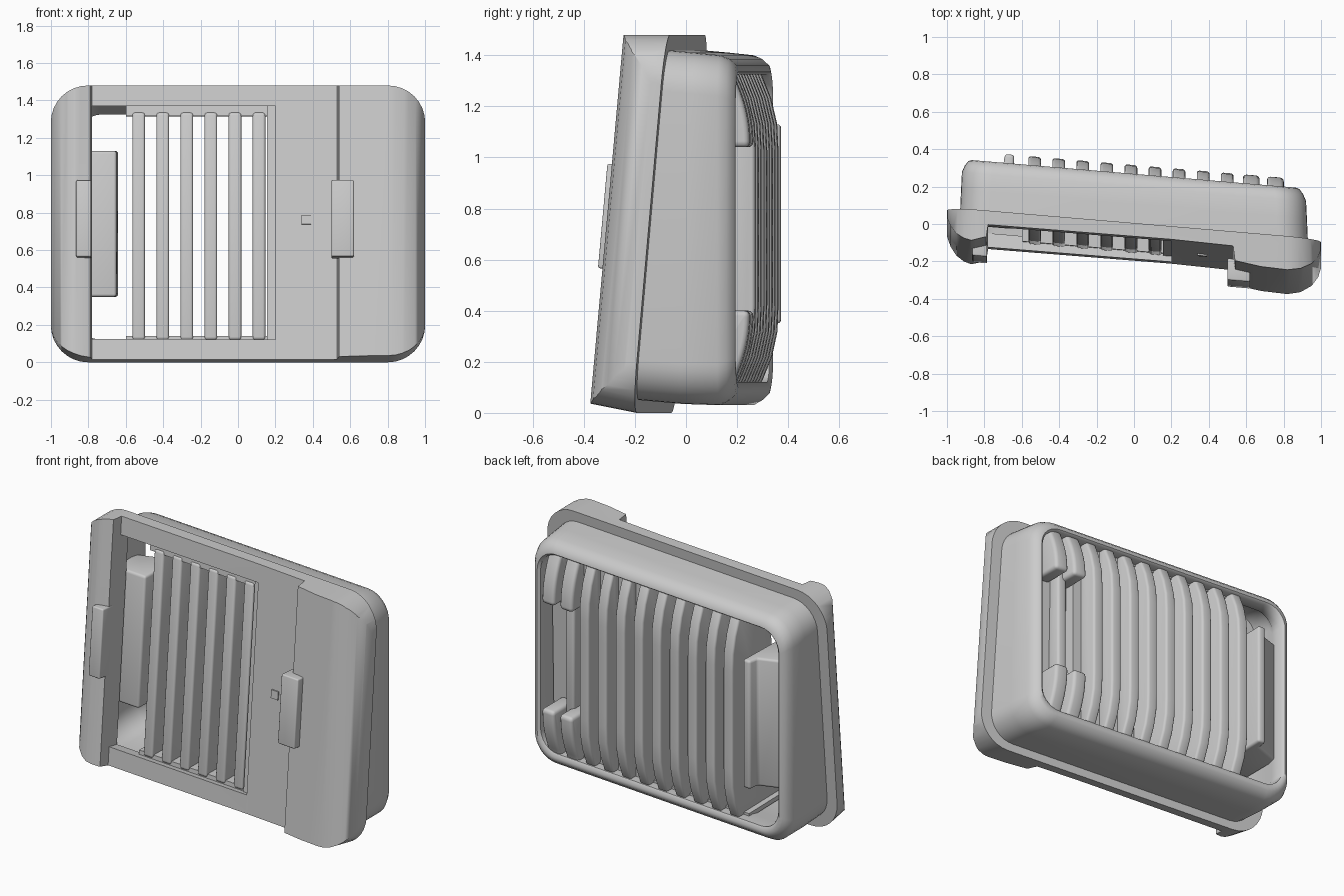
import bpy, bmesh, math

if bpy.data.objects.get("Cube"):
    bpy.data.objects.remove(bpy.data.objects["Cube"])

grey = bpy.data.materials.new("light_grey_plastic")
grey.use_nodes = True
colour = (0.6, 0.6, 0.6, 1)
grey.diffuse_color = colour
grey.node_tree.nodes["Principled BSDF"].inputs["Base Color"].default_value = colour

MID = 0.74  # middle height


def clamp(v, lo=0.0, hi=1.0):
    return max(lo, min(hi, v))


def lean(co):
    """Turn the upright design into its leaning pose; the back stays vertical."""
    x, d, z = co
    s = 0.088 * clamp(1 - (d + 0.06) / 0.25)
    y = d - 0.085 * x + s * (z - MID)
    z += max(0, -0.06 - d) * 0.2 * (1 - z / 1.48)
    return x, y, z


def make(name, rings, closed=False):
    """Loft a list of equal rings, capped at both ends or joined into a loop."""
    bm = bmesh.new()
    rows = [[bm.verts.new(p) for p in ring] for ring in rings]
    n = len(rows[0])
    pairs = list(zip(rows, rows[1:]))
    if closed:
        pairs.append((rows[-1], rows[0]))
    else:
        bm.faces.new(rows[0])
        bm.faces.new(rows[-1])
    for a, b in pairs:
        for i in range(n):
            j = (i + 1) % n
            bm.faces.new((a[i], a[j], b[j], b[i]))
    bmesh.ops.recalc_face_normals(bm, faces=bm.faces)
    mesh = bpy.data.meshes.new(name)
    bm.to_mesh(mesh)
    bm.free()
    mesh.materials.append(grey)
    ob = bpy.data.objects.new(name, mesh)
    bpy.context.collection.objects.link(ob)
    return ob


def plan_prism(name, plan, z0, z1):
    return make(name, [[(x, d, z) for x, d in plan] for z in (z0, z1)])


def block(name, x0, x1, d0, d1, z0, z1):
    return plan_prism(name, [(x0, d0), (x1, d0), (x1, d1), (x0, d1)], z0, z1)


def rounded_ring(hw, z0, z1, r, d):
    pts = []
    corners = [(hw - r, z1 - r), (r - hw, z1 - r), (r - hw, z0 + r), (hw - r, z0 + r)]
    for k, (cx, cz) in enumerate(corners):
        for i in range(9):
            a = math.radians(90 * k + 90 * i / 8)
            pts.append((cx + r * math.cos(a), d, cz + r * math.sin(a)))
    return pts


def activate(ob):
    bpy.ops.object.select_all(action='DESELECT')
    ob.select_set(True)
    bpy.context.view_layer.objects.active = ob


def cut(ob, tool, operation):
    tool.hide_render = True
    mod = ob.modifiers.new("cut", 'BOOLEAN')
    mod.object, mod.operation, mod.solver = tool, operation, 'EXACT'
    activate(ob)
    bpy.ops.object.modifier_apply(modifier=mod.name)
    bpy.data.objects.remove(tool)


def finish(ob, bevel=0):
    activate(ob)
    if bevel:
        mod = ob.modifiers.new("soft_edges", 'BEVEL')
        mod.width, mod.segments, mod.limit_method = bevel, 3, 'ANGLE'
        bpy.ops.object.modifier_apply(modifier=mod.name)
    for v in ob.data.vertices:
        v.co = lean(v.co)
    bpy.ops.object.shade_smooth_by_angle(angle=math.radians(50))


# Front frame: raised rounded ends with a lower middle band
plan = [(-1, -0.06), (-1, -0.1), (-0.98, -0.15), (-0.95, -0.19), (-0.91, -0.215),
        (-0.87, -0.225), (-0.79, -0.2), (-0.78, -0.135), (0.2, -0.13), (0.53, -0.137),
        (0.54, -0.215), (0.68, -0.235), (0.82, -0.24), (0.89, -0.225),
        (0.95, -0.19), (0.985, -0.145), (1, -0.1), (1, -0.06)]
frame = plan_prism("front_frame", plan, -0.1, 1.6)
cut(frame, make("frame_outline", [rounded_ring(1.001, 0, 1.48, 0.2, d) for d in (-0.5, 0.1)]),
    'INTERSECT')
cut(frame, block("frame_opening", -0.78, 0.2, -0.4, 0.1, 0.11, 1.37), 'DIFFERENCE')
finish(frame)

# Hollow rear housing with a rounded rim
housing = make("rear_housing", [
    rounded_ring(0.93, 0.05, 1.42, 0.16, -0.065),
    rounded_ring(0.925, 0.035, 1.41, 0.16, 0.08),
    rounded_ring(0.92, 0.03, 1.4, 0.16, 0.2),
    rounded_ring(0.905, 0.05, 1.385, 0.15, 0.235),
    rounded_ring(0.885, 0.075, 1.36, 0.14, 0.262),
    rounded_ring(0.865, 0.1, 1.335, 0.13, 0.268),
    rounded_ring(0.85, 0.12, 1.325, 0.12, 0.255),
    rounded_ring(0.85, 0.12, 1.325, 0.12, 0.17),
    rounded_ring(0.87, 0.1, 1.38, 0.12, 0.1),
    rounded_ring(0.87, 0.1, 1.38, 0.12, -0.065)], closed=True)
finish(housing)

# Folded panel: end wall of the opening, backing behind the slats, recess at the far end
finish(plan_prism("backing_panel", [(0.155, -0.1), (0.155, 0.2), (0.59, 0.2), (0.59, 0.13),
                                    (0.855, 0.13), (0.855, 0.11), (0.57, 0.11), (0.57, 0.18),
                                    (0.205, 0.18), (0.205, -0.1)], 0.105, 1.37))
finish(block("recess_strip", 0.645, 0.705, 0.12, 0.21, 0.3, 1.15), 0.015)
finish(block("panel_catch", 0.34, 0.39, -0.142, -0.12, 0.73, 0.78))

# Solid strips above and below the slits
finish(block("upper_slit_strip", -0.6, 0.2, -0.09, 0.2, 1.315, 1.372))
finish(block("lower_slit_strip", -0.6, 0.2, -0.09, 0.2, 0.108, 0.135))


# Vertical slats following the domed back
def slat(name, x, z0, z1, front, width, bevel):
    def depth(z):
        return 0.315 - 0.07 * clamp((abs(z - 0.72) - 0.34) / 0.27) ** 2
    heights = [z0 + (z1 - z0) * i / 12 for i in range(13)]
    side = [(front, z1), (front, z0)] + [(depth(z), z) for z in heights]
    ob = make(name, [[(x + o * width / 2, d, z) for d, z in side] for o in (-1, 1)])
    finish(ob, bevel)


for i in range(1, 12):
    x = -0.66 + 0.1287 * i
    if i < 10:
        # Slats across the opening are deep fins reaching the front
        front = -0.1 if i < 7 else 0.18
        slat("long_slat_%d" % i, x, 0.115, 1.335, front, 0.068, 0.014)
    else:
        slat("lower_short_slat_%d" % (i - 9), x, 0.1, 0.4, 0.12, 0.09, 0.02)
        slat("upper_short_slat_%d" % (i - 9), x, 1.04, 1.335, 0.12, 0.09, 0.02)

# Inner block between the slits and the side wall, ridged at the back
finish(plan_prism("inner_block", [(-0.87, -0.05), (-0.65, -0.05), (-0.64, 0.315),
                                  (-0.69, 0.315), (-0.7, 0.25), (-0.87, 0.18)], 0.35, 1.13), 0.015)

# Front clips on the inner edges of the raised ends
finish(block("right_clip", -0.865, -0.785, -0.26, -0.13, 0.54, 0.96), 0.008)
finish(block("left_clip", 0.5, 0.62, -0.275, -0.16, 0.54, 0.96), 0.008)
